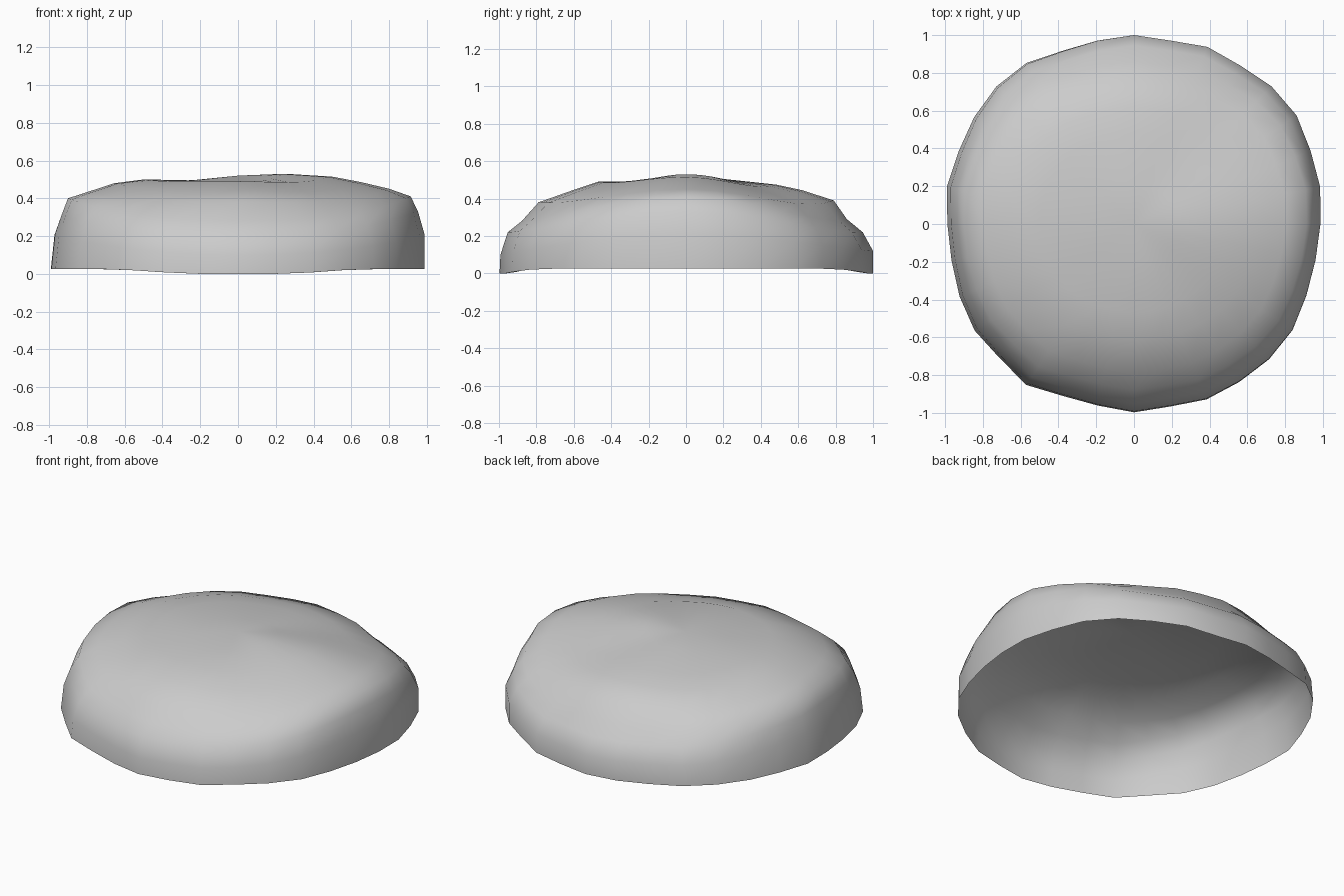
import bpy, bmesh, math

if "Cube" in bpy.data.objects:
    bpy.data.objects.remove(bpy.data.objects["Cube"])

# Outline radius seen from above, every 11.25 degrees counter-clockwise from +x
outline = [0.987, 1.005, 1.012, 1.035, 1.03, 1.01, 1.015, 0.99,
           1.0, 0.99, 0.992, 1.025, 1.03, 1.018, 1.005, 1.01,
           0.988, 0.985, 1.0, 1.015, 1.005, 1.025, 0.985, 0.98,
           0.997, 0.985, 1.005, 1.005, 1.012, 1.01, 0.988, 0.98]

# Dome profiles (radius fraction, height) on the four sides, rim to crown
right = [(1, .025), (1, .21), (.965, .33), (.925, .41), (.81, .45), (.66, .485), (.5, .515), (.25, .53)]
back = [(1, 0), (1, .12), (.945, .22), (.86, .29), (.79, .39), (.62, .445), (.48, .475), (.2, .505)]
left = [(1, .025), (.98, .21), (.945, .31), (.91, .40), (.8, .435), (.66, .48), (.5, .50), (.25, .495)]
front = [(1, 0), (.995, .10), (.955, .22), (.88, .28), (.79, .38), (.62, .44), (.47, .49), (.2, .49)]
sides = [right, back, left, front]
N = len(outline)

# How far the shoulder sags on the diagonal of each quadrant, and on each ring
quadrant_sag = [.045, .01, .01, .025]
ring_sag = [0, .3, .7, 1, 1, .9, .6, .1]


def blended(k, i):
    """Profile point of ring k at angle step i, eased between two sides."""
    q, step = divmod(i, N // 4)
    t = math.pi / 2 * step / (N // 4)
    w = math.sin(t) ** 2
    a, b = sides[q][k], sides[(q + 1) % 4][k]
    z = a[1] * (1 - w) + b[1] * w
    z -= quadrant_sag[q] * ring_sag[k] * math.sin(2 * t) ** 2
    if k == 0:
        # rim dips only near the front and back
        c = abs(math.cos(2 * math.pi * i / N))
        s = min(1, max(0, (c - .2) / .5))
        z = .025 * s * s * (3 - 2 * s)
    return a[0] * (1 - w) + b[0] * w, z


# Open-bottomed shell made of rings joined by quads
bm = bmesh.new()
rings = []
for k in range(len(right)):
    ring = []
    for i in range(N):
        f, z = blended(k, i)
        # the uneven outline fades to a true circle toward the crown
        r = f * (1 + (outline[i] - 1) * f)
        a = 2 * math.pi * i / N
        ring.append(bm.verts.new((r * math.cos(a), r * math.sin(a), z)))
    rings.append(ring)
for lo, hi in zip(rings, rings[1:]):
    for i in range(N):
        j = (i + 1) % N
        bm.faces.new((lo[i], lo[j], hi[j], hi[i]))

# Crown fan
crown = bm.verts.new((0, 0, .52))
for i in range(N):
    bm.faces.new((rings[-1][i], rings[-1][(i + 1) % N], crown))
for face in bm.faces:
    face.smooth = True

mesh = bpy.data.meshes.new("dome_shell")
bm.to_mesh(mesh)
bm.free()
shell = bpy.data.objects.new("dome_shell", mesh)
bpy.context.collection.objects.link(shell)
